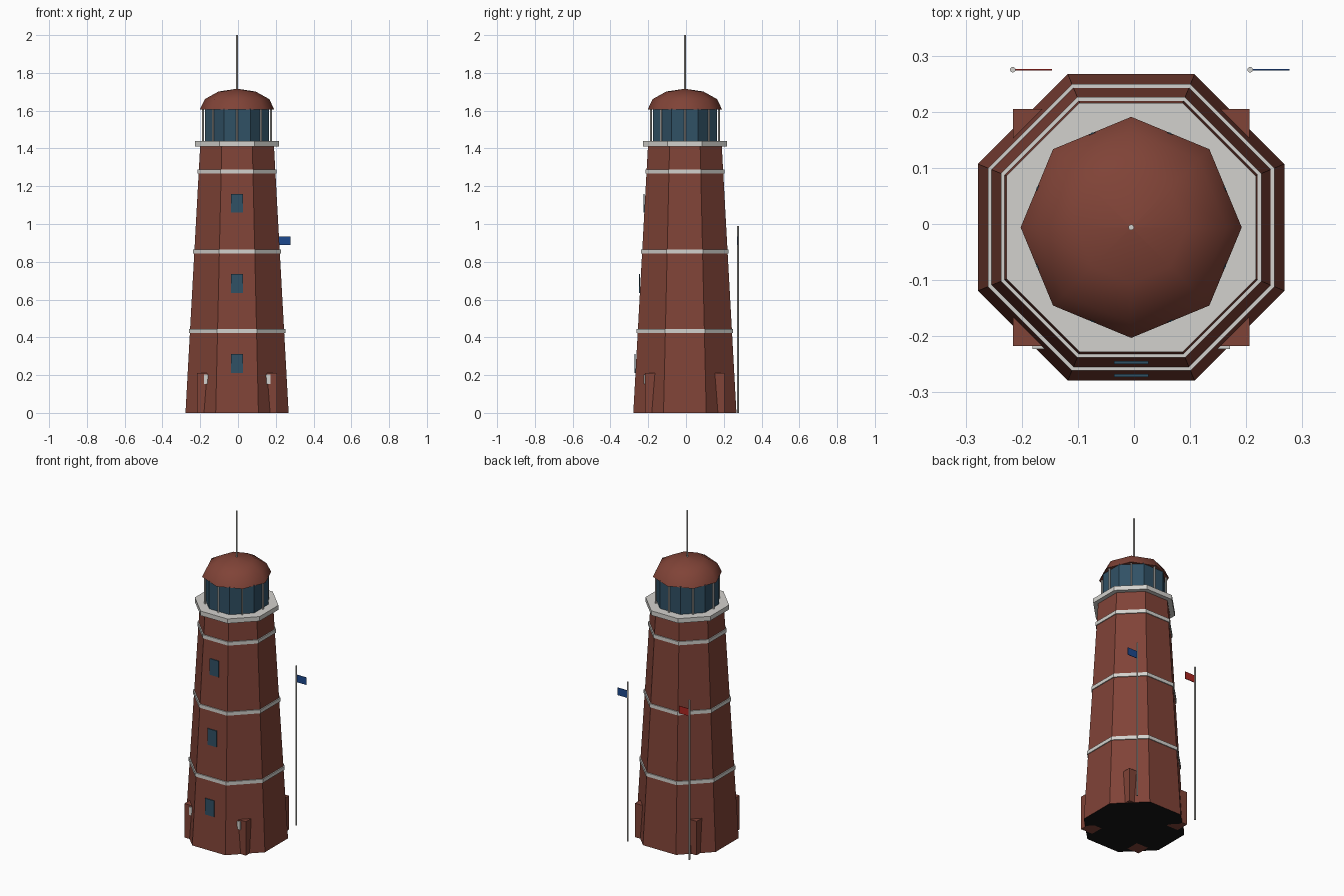
import bpy, bmesh, math
from mathutils import Matrix

cube = bpy.data.objects.get("Cube")
if cube:
    bpy.data.objects.remove(cube, do_unlink=True)

CX, CY = -0.005, -0.006        # tower axis
FLAT = math.cos(math.pi / 8)   # octagon apothem / radius
TOWER_TOP, BASE_A, TOP_A = 1.42, 0.273, 0.195


def material(name, rgb):
    m = bpy.data.materials.new(name)
    m.use_nodes = True
    m.diffuse_color = (*rgb, 1)
    bsdf = m.node_tree.nodes["Principled BSDF"]
    bsdf.inputs["Base Color"].default_value = (*rgb, 1)
    bsdf.inputs["Roughness"].default_value = 0.8
    return m


BRICK = material("brick red", (0.215, 0.056, 0.038))
STONE = material("pale stone", (0.65, 0.64, 0.61))
GLASS = material("dark blue glass", (0.03, 0.082, 0.13))
BLUE = material("flag blue", (0.012, 0.065, 0.27))
RED = material("flag red", (0.42, 0.02, 0.015))
DARK = material("shadow black", (0.008, 0.007, 0.007))


def finish(name, bm, mat):
    bmesh.ops.recalc_face_normals(bm, faces=bm.faces[:])
    mesh = bpy.data.meshes.new(name)
    bm.to_mesh(mesh)
    bm.free()
    mesh.materials.append(mat)
    obj = bpy.data.objects.new(name, mesh)
    bpy.context.collection.objects.link(obj)
    return obj


def smooth(obj):
    """Smooth the sides while the end caps stay sharp."""
    bpy.ops.object.select_all(action="DESELECT")
    obj.select_set(True)
    bpy.context.view_layer.objects.active = obj
    bpy.ops.object.shade_smooth_by_angle(angle=math.radians(60))


def lathe(name, profile, mat, turn=0.0, x=CX, y=CY, sides=8):
    """Closed faceted solid from (radius, height) pairs."""
    bm = bmesh.new()
    rings = []
    for r, z in profile:
        rings.append([bm.verts.new((x + r * math.cos(turn + math.tau * i / sides),
                                    y + r * math.sin(turn + math.tau * i / sides), z))
                      for i in range(sides)])
    for low, high in zip(rings, rings[1:]):
        for i in range(sides):
            j = (i + 1) % sides
            bm.faces.new((low[i], low[j], high[j], high[i]))
    bm.faces.new(rings[0][::-1])
    bm.faces.new(rings[-1])
    return finish(name, bm, mat)


def octagon(name, a0, z0, a1, z1, mat):
    """Eight-sided block with flat sides toward the axes, sized by apothem."""
    return lathe(name, [(a0 / FLAT, z0), (a1 / FLAT, z1)], mat, math.pi / 8)


def pole(name, x, y, z0, z1, radius=0.005):
    smooth(lathe(name, [(radius, z0), (radius, z1)], STONE, x=x, y=y, sides=12))


def box(name, lo, hi, mat):
    bm = bmesh.new()
    size = [h - l for l, h in zip(lo, hi)]
    mid = [(h + l) / 2 for l, h in zip(lo, hi)]
    bmesh.ops.create_cube(bm, size=1, matrix=Matrix.Translation(mid) @ Matrix.Diagonal((*size, 1)))
    return finish(name, bm, mat)


def apothem(z):
    return BASE_A + (TOP_A - BASE_A) * z / TOWER_TOP


# Tapered tower with a dark underside, bands and gallery
tower = octagon("tower", BASE_A, 0, TOP_A, TOWER_TOP, BRICK)
tower.data.materials.append(DARK)
for face in tower.data.polygons:
    face.material_index = int(face.normal.z < -0.9)
for i, z in enumerate((0.434, 0.855, 1.278)):
    a = apothem(z) + 0.006
    octagon(f"band_{i + 1}", a, z - 0.011, a, z + 0.011, STONE)
octagon("gallery", 0.222, 1.411, 0.222, 1.439, STONE)

# Lantern room with posts
octagon("lantern_glass", 0.169, 1.439, 0.169, 1.61, GLASS)
for i in range(8):
    t = math.tau * i / 8
    pole(f"lantern_post_{i + 1}", CX + 0.18 * math.cos(t), CY + 0.18 * math.sin(t), 1.438, 1.61)

# Domed roof, smooth across its ribs, with a mast
arc = [math.pi / 2 * k / 3 for k in range(3)]
smooth(lathe("dome", [(0.197 * math.cos(t), 1.606 + 0.11 * math.sin(t)) for t in arc]
             + [(0.0005, 1.716)], BRICK))
pole("mast", CX, CY, 1.70, 2.0)

# Front windows
for i, z in enumerate((0.262, 0.686, 1.11)):
    y = CY - apothem(z) - 0.008
    box(f"window_{i + 1}", (CX - 0.031, y, z - 0.05), (CX + 0.031, y + 0.005, z + 0.05), GLASS)

# Corner buttresses, with plaques on the front pair
for sx, side in ((-1, "right"), (1, "left")):
    for sy, end in ((-1, "front"), (1, "back")):
        xs = sorted((CX + sx * 0.13, CX + sx * 0.211))
        ys = sorted((CY + sy * 0.13, CY + sy * 0.211))
        box(f"{end}_{side}_buttress", (xs[0], ys[0], 0), (xs[1], ys[1], 0.21), BRICK)
    xs = sorted((CX + sx * 0.14, CX + sx * 0.176))
    box(f"{side}_plaque", (xs[0], CY - 0.217, 0.152), (xs[1], CY - 0.2, 0.202), STONE)

# Flagpoles behind the tower
for side, x, mat in (("right", -0.216, RED), ("left", 0.207, BLUE)):
    y = 0.275
    pole(f"{side}_flagpole", x, y, 0, 0.99)
    box(f"{side}_flag", (x, y - 0.0015, 0.889), (x + 0.07, y + 0.0015, 0.935), mat)
